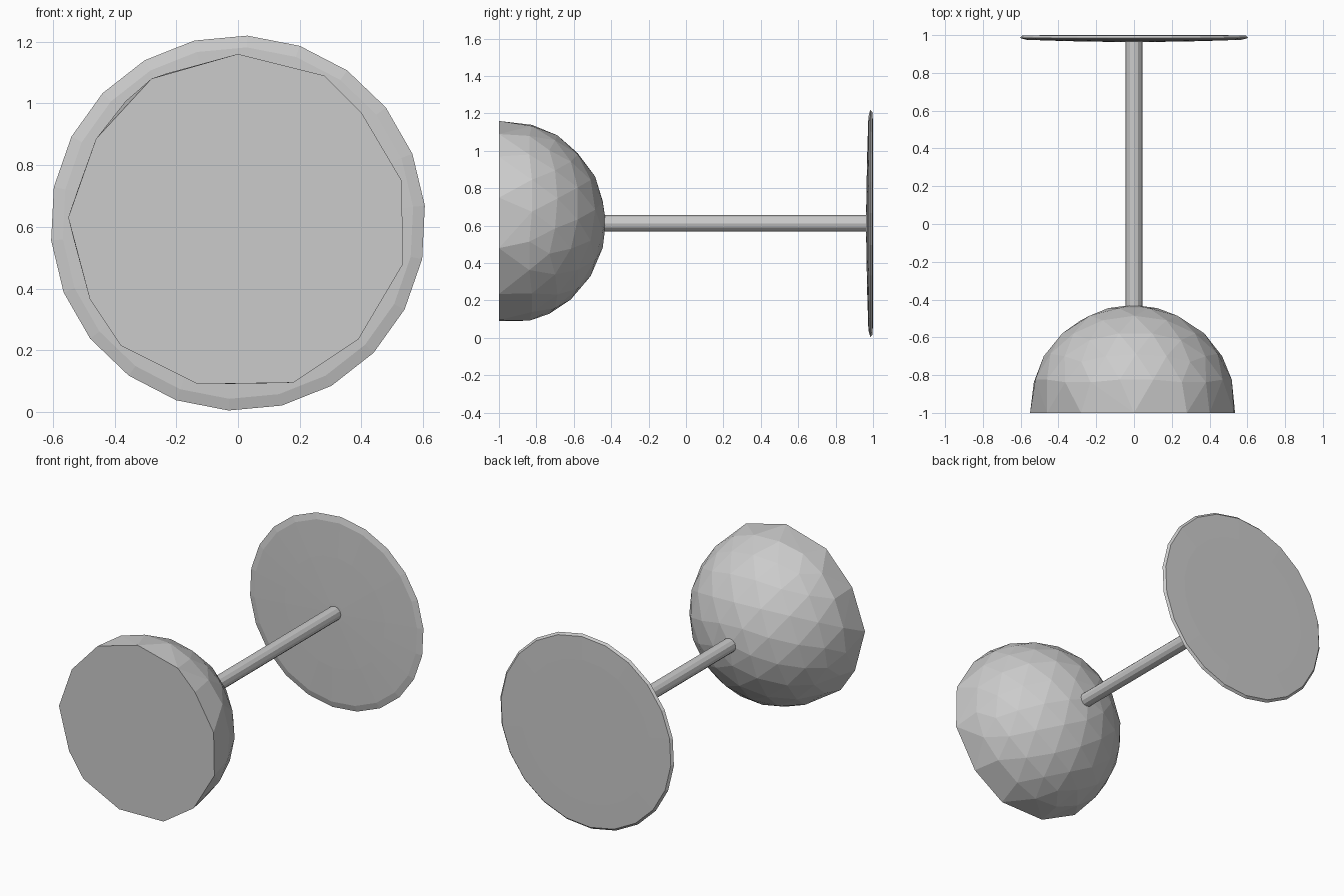
import bpy, bmesh
from math import cos, sin, pi
from mathutils import Matrix, Vector

if "Cube" in bpy.data.objects:
    bpy.data.objects.remove(bpy.data.objects["Cube"])

AXIS_Z = 0.612


def finish(bm, name):
    bmesh.ops.recalc_face_normals(bm, faces=bm.faces)
    me = bpy.data.meshes.new(name)
    bm.to_mesh(me)
    bm.free()
    ob = bpy.data.objects.new(name, me)
    bpy.context.collection.objects.link(ob)
    return ob


def lathe_y(name, profile, sides, phase=0.0):
    """Closed solid of (radius, y) rings around the long axis."""
    bm = bmesh.new()
    rings = []
    for r, y in profile:
        rings.append([bm.verts.new((r * sin(2 * pi * i / sides + phase), y,
                                    AXIS_Z + r * cos(2 * pi * i / sides + phase)))
                      for i in range(sides)])
    for a, b in zip(rings, rings[1:]):
        for i in range(sides):
            j = (i + 1) % sides
            bm.faces.new((a[i], a[j], b[j], b[i]))
    bm.faces.new(rings[0])
    bm.faces.new(rings[-1])
    return finish(bm, name)


# Faceted dome: upper part of an icosphere hulled onto an uneven flat rim
rim = [(0, 1.16), (.28, 1.09), (.40, .97), (.53, .75), (.535, .48), (.39, .235),
       (.18, .095), (-.13, .09), (-.38, .215), (-.48, .365), (-.55, .63),
       (-.46, .885), (-.28, 1.08)]
bm = bmesh.new()
place = (Matrix.Translation((-0.005, -0.975, 0.618))
         @ Matrix.Rotation(0.35, 4, 'Y') @ Matrix.Rotation(-pi / 2, 4, 'X'))
bmesh.ops.create_icosphere(bm, subdivisions=3, radius=0.547, matrix=place)
points = [v.co.copy() for v in bm.verts if v.co.y > -0.90]
bm.free()
bm = bmesh.new()
for p in points + [Vector((x, -1.0, z)) for x, z in rim]:
    bm.verts.new(p)
hull = bmesh.ops.convex_hull(bm, input=bm.verts)
loose = [v for v in bm.verts if not v.link_faces]
bmesh.ops.delete(bm, geom=loose, context='VERTS')
bmesh.ops.dissolve_limit(bm, angle_limit=0.01, verts=bm.verts, edges=bm.edges)
finish(bm, "dome_shade")

# Thin stem
lathe_y("stem", [(0.044, -0.44), (0.044, 0.975)], 12)

# Shallow disc base, slightly coned on the stem side
lathe_y("base_disc", [(0.06, 0.963), (0.35, 0.968), (0.57, 0.975), (0.608, 0.985),
                      (0.595, 0.998), (0.45, 1.0)], 22, 0.05)
